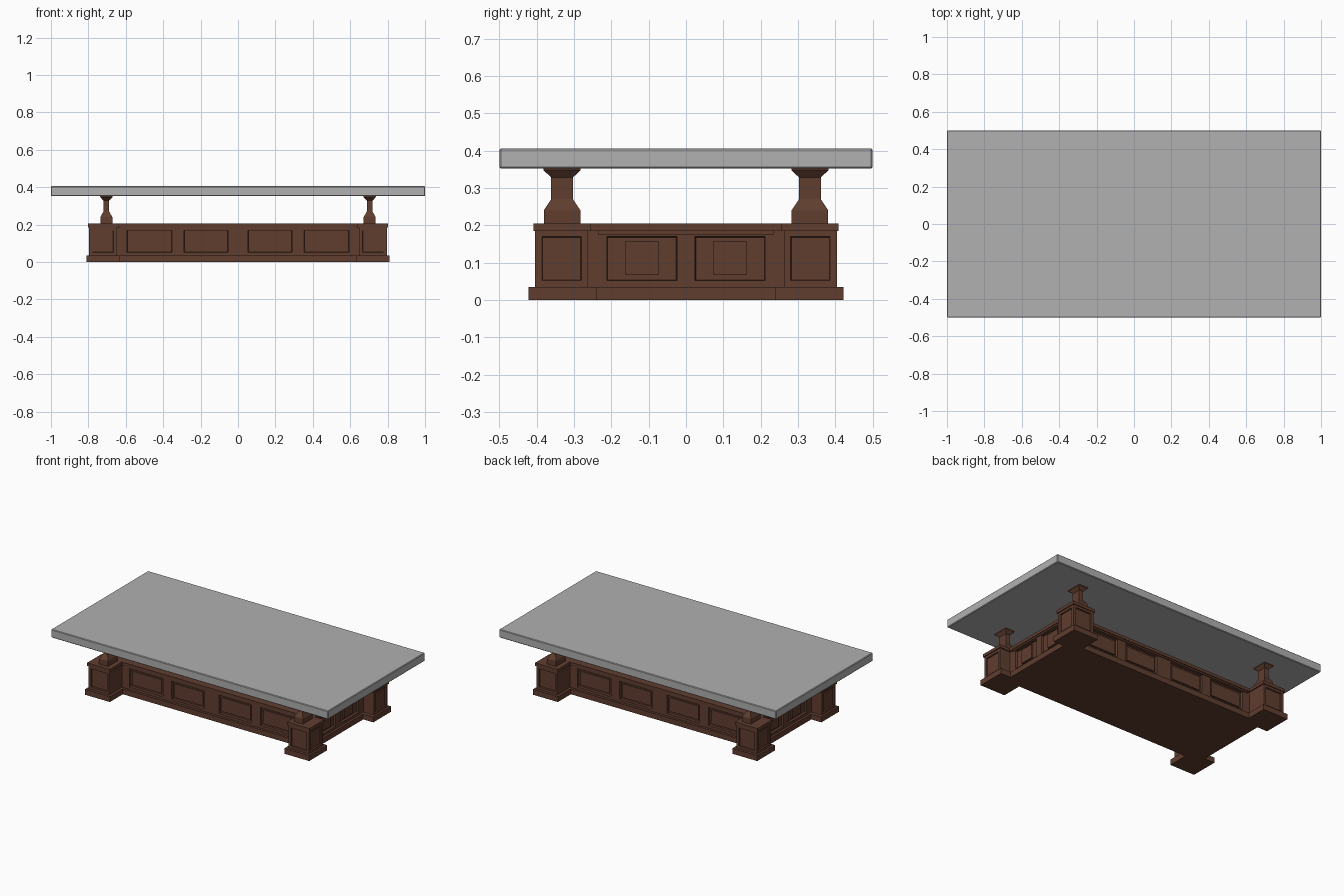
import bpy, bmesh, math
from mathutils import Matrix, Vector

if "Cube" in bpy.data.objects:
    bpy.data.objects.remove(bpy.data.objects["Cube"])


def material(name, rgb):
    m = bpy.data.materials.new(name)
    m.diffuse_color = (*rgb, 1)
    m.use_nodes = True
    m.node_tree.nodes["Principled BSDF"].inputs["Base Color"].default_value = m.diffuse_color
    return m


WOOD = material("dark brown wood", (0.115, 0.047, 0.028))
GREY = material("grey top", (0.44, 0.44, 0.44))


def finish(bm, name, mat):
    me = bpy.data.meshes.new(name)
    bm.to_mesh(me)
    bm.free()
    me.materials.append(mat)
    ob = bpy.data.objects.new(name, me)
    bpy.context.collection.objects.link(ob)
    return ob


def box(name, x, y, z, mat=WOOD, matrix=Matrix()):
    """Box from (min, max) ranges."""
    bm = bmesh.new()
    bmesh.ops.create_cube(bm, size=1)
    for v in bm.verts:
        v.co = Vector([(r[0] + r[1]) / 2 + c * (r[1] - r[0]) for c, r in zip(v.co, (x, y, z))])
    bm.transform(matrix)
    return finish(bm, name, mat)


def wall(name, us, zs, dist, panels, depth, matrix):
    """Wall facing -y at y=-dist, split at us and zs; listed columns of the middle row are sunk."""
    bm = bmesh.new()
    grid = [[bm.verts.new((u, -dist, z)) for z in zs] for u in us]
    sunk = []
    for i in range(len(us) - 1):
        for j in range(len(zs) - 1):
            f = bm.faces.new((grid[i][j], grid[i + 1][j], grid[i + 1][j + 1], grid[i][j + 1]))
            if j == 1 and i in panels:
                sunk.append(f)
    bm.normal_update()
    if sunk:
        bmesh.ops.inset_individual(bm, faces=sunk, thickness=0.003, depth=-depth)
    bm.transform(matrix)
    return finish(bm, name, WOOD)


def turn(deg):
    return Matrix.Rotation(math.radians(deg), 4, 'Z')


ROWS = (0.035, 0.052, 0.17, 0.185)
BX, BY = 0.722, 0.272      # half size of the body between the corners

# table top
top = box("table_top", (-1, 1), (-0.5, 0.5), (0.352, 0.406), GREY)
bev = top.modifiers.new("edge", 'BEVEL')
bev.width = 0.004
bev.segments = 1

# body plinth and cap
box("body_plinth", (-BX - 0.015, BX + 0.015), (-BY - 0.016, BY + 0.016), (0, 0.035))
box("body_cap", (-BX - 0.01, BX + 0.01), (-BY - 0.01, BY + 0.01), (0.185, 0.205))

# body walls: front/back with four panels, ends with two
for deg, side in ((0, "front"), (180, "back")):
    m = turn(deg)
    us = (-BX, -0.594, -0.353, -0.289, -0.053, 0.053, 0.289, 0.353, 0.594, BX)
    wall(side + "_wall", us, ROWS, BY, (1, 3, 5, 7), 0.014, m)
    box(side + "_moulding", (-0.63, 0.63), (-BY - 0.005, -BY), (0.175, 0.185), matrix=m)
    for i in (1, 3, 5, 7):
        box(side + "_panel_field", (us[i] + 0.014, us[i + 1] - 0.014),
            (-BY + 0.007, -BY + 0.015), (0.066, 0.156), matrix=m)
for deg, side in ((90, "right"), (270, "left")):
    m = turn(deg)
    us = (-BY, -0.212, -0.024, 0.024, 0.212, BY)
    wall(side + "_wall", us, ROWS, BX, (1, 3), 0.014, m)
    box(side + "_moulding", (-0.236, 0.236), (-BX - 0.005, -BX), (0.175, 0.185), matrix=m)
    for c in (-0.118, 0.118):
        box(side + "_panel_field", (c - 0.046, c + 0.046),
            (-BX + 0.005, -BX + 0.015), (0.067, 0.156), matrix=m)


def leg(name, cx, cy):
    """Rectangular stem: square foot, tapered neck, flared head."""
    rings = ((0.205, 0.032, 0.049), (0.24, 0.032, 0.049), (0.27, 0.0155, 0.029),
             (0.328, 0.0155, 0.029), (0.348, 0.033, 0.05), (0.354, 0.033, 0.05))
    bm = bmesh.new()
    loops = [[bm.verts.new((cx + sx * a, cy + sy * b, z))
              for sx, sy in ((-1, -1), (1, -1), (1, 1), (-1, 1))] for z, a, b in rings]
    for lo, hi in zip(loops, loops[1:]):
        for i in range(4):
            k = (i + 1) % 4
            bm.faces.new((lo[i], lo[k], hi[k], hi[i]))
    bm.faces.new(loops[0][::-1])
    bm.faces.new(loops[-1])
    return finish(bm, name, WOOD)


# corner pedestals with plinth, panelled block, cap and leg
PX, PY, HX, HY = 0.722, 0.333, 0.075, 0.071
for sx in (-1, 1):
    for sy in (-1, 1):
        tag = ("back_" if sy > 0 else "front_") + ("right" if sx > 0 else "left")
        xs = lambda a, b: tuple(sorted((sx * a, sx * b)))
        ys = lambda a, b: tuple(sorted((sy * a, sy * b)))
        box(tag + "_corner_plinth", xs(0.63, 0.81), ys(0.239, 0.422), (0, 0.035))
        box(tag + "_corner_cap", xs(0.64, 0.803), ys(0.255, 0.409), (0.185, 0.205))
        place = Matrix.Translation((sx * PX, sy * PY, 0))
        for deg in (0, 90, 180, 270):
            h, d = (HX, HY) if deg % 180 == 0 else (HY, HX)
            outward = deg in (90 if sx > 0 else 270, 180 if sy > 0 else 0)
            wall(tag + "_corner_block", (-h, -h + 0.018, h - 0.018, h), ROWS, d,
                 (1,) if outward else (), 0.008, place @ turn(deg))
        leg(tag + "_leg", sx * 0.704, sy * 0.332)
